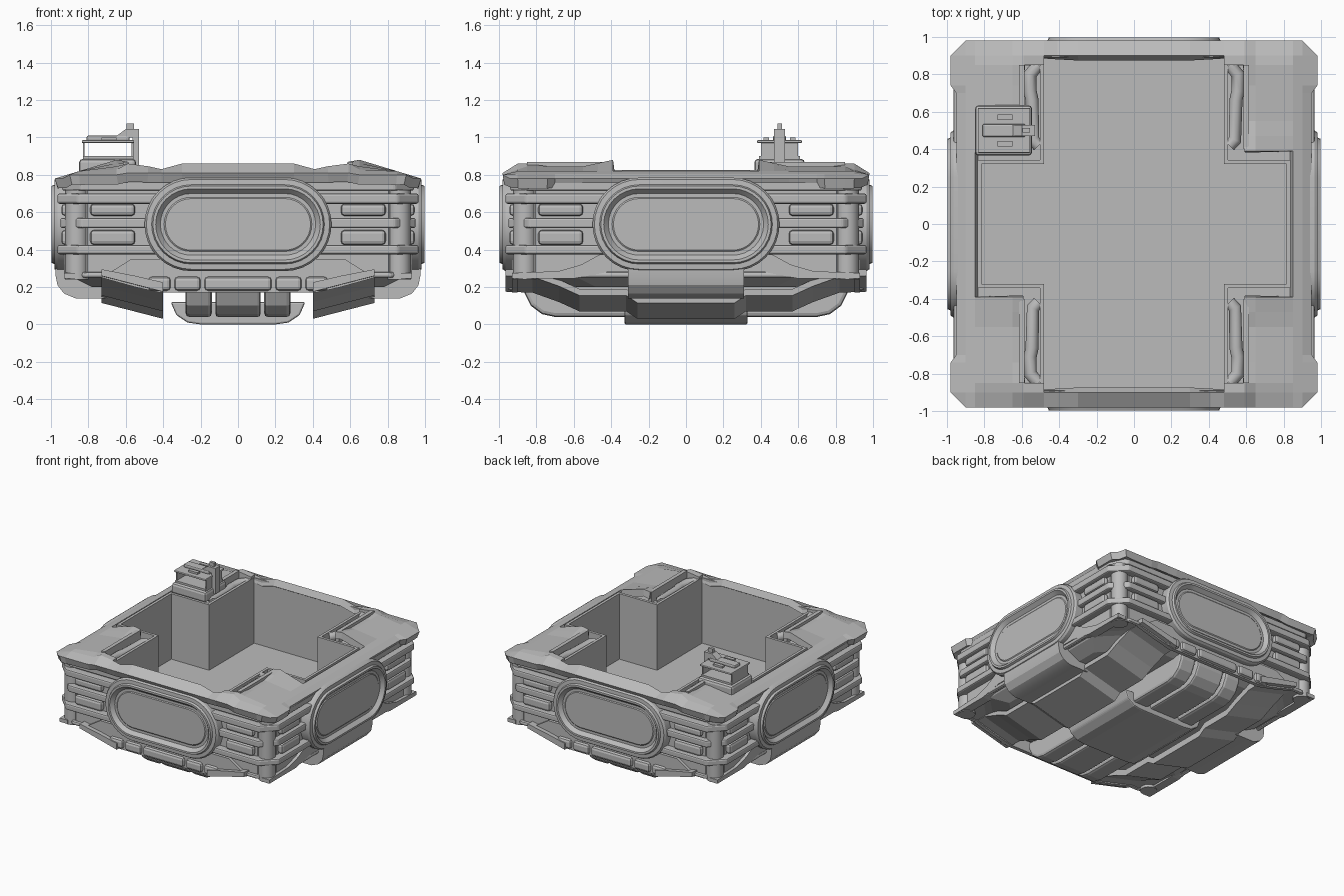
import bpy, bmesh, math

if "Cube" in bpy.data.objects:
    bpy.data.objects.remove(bpy.data.objects["Cube"])

GREY = bpy.data.materials.new("hull_grey")
GREY.diffuse_color = (0.5, 0.5, 0.5, 1)
GREY.use_nodes = True
GREY.node_tree.nodes["Principled BSDF"].inputs["Base Color"].default_value = GREY.diffuse_color


def add(name, verts, faces, fix=True, bevel=0, mirror=None, smooth=False, rot=0):
    """Make a mesh object, with optional mirror and bevel."""
    me = bpy.data.meshes.new(name)
    me.from_pydata(verts, [], faces)
    bm = bmesh.new()
    bm.from_mesh(me)
    bmesh.ops.remove_doubles(bm, verts=bm.verts, dist=1e-5)
    bmesh.ops.delete(bm, geom=[v for v in bm.verts if not v.link_faces], context='VERTS')
    if fix:
        bmesh.ops.recalc_face_normals(bm, faces=bm.faces)
    bm.to_mesh(me)
    bm.free()
    me.materials.append(GREY)
    ob = bpy.data.objects.new(name, me)
    bpy.context.collection.objects.link(ob)
    ob.rotation_euler.z = rot
    if bevel:
        m = ob.modifiers.new("bevel", 'BEVEL')
        m.width, m.segments, m.limit_method = bevel, 2, 'ANGLE'
    if mirror:
        m = ob.modifiers.new("mirror", 'MIRROR')
        m.use_axis = ('x' in mirror, 'y' in mirror, False)
    if smooth:
        bpy.ops.object.select_all(action='DESELECT')
        ob.select_set(True)
        bpy.context.view_layer.objects.active = ob
        bpy.ops.object.shade_smooth_by_angle(angle=math.radians(25))
    return ob


def loft(name, rings, cap0=True, cap1=True, **kw):
    n = len(rings[0])
    verts = [p for r in rings for p in r]
    faces = [(k * n + i, k * n + (i + 1) % n, (k + 1) * n + (i + 1) % n, (k + 1) * n + i)
             for k in range(len(rings) - 1) for i in range(n)]
    if cap0:
        faces.append(tuple(range(n)))
    if cap1:
        faces.append(tuple(range(len(verts) - n, len(verts))))
    return add(name, verts, faces, **kw)


def prism(name, pts, axis, t0, t1, **kw):
    put = {'x': lambda a, b, t: (t, a, b), 'y': lambda a, b, t: (a, t, b),
           'z': lambda a, b, t: (a, b, t)}[axis]
    return loft(name, [[put(a, b, t) for a, b in pts] for t in (t0, t1)], **kw)


def box(name, x0, x1, y0, y1, z0, z1, **kw):
    return prism(name, [(x0, y0), (x1, y0), (x1, y1), (x0, y1)], 'z', z0, z1, **kw)


def around(q):
    """Repeat a first-quadrant outline in all four quadrants."""
    r = q[::-1]
    return q + [(-x, y) for x, y in r] + [(-x, -y) for x, y in q] + [(x, -y) for x, y in r]


def octagon(w, c):
    return around([(w, w - c), (w - c / 2, w - c / 2), (w - c, w)])


def cross(o=0.0):
    return around([(.815 + o, .32 + o), (.48 + o, .32 + o), (.48 + o, .89 + o)])


def frame(name, outer, inner, z0, z1, **kw):
    rings = [[(x, y, z) for x, y in pts] for pts, z in
             ((inner, z0), (outer, z0), (outer, z1), (inner, z1), (inner, z0))]
    return loft(name, rings, False, False, **kw)


def lerp(table, t):
    for (a, za), (b, zb) in zip(table, table[1:]):
        if t <= b:
            return za + (zb - za) * max(0, t - a) / (b - a)
    return table[-1][1]


# hull walls around the cross-shaped basin
frame("hull_wall", octagon(.905, .1), cross(), .26, .76)
prism("basin_floor", cross(.003), 'z', .26, .30)
frame("basin_lip", cross(.022), cross(.0), .74, .825)
frame("upper_ledge", octagon(.94, .1), octagon(.9, .1), .715, .765, bevel=.01)

# stacked fins
for i, (z0, z1, w) in enumerate([(.645, .70, .965), (.515, .57, .95), (.375, .425, .965), (.25, .28, .93)]):
    frame(f"fin_{i}", octagon(w, .11), octagon(.9, .1), z0, z1, bevel=.012)

# blocks between the fins, and corner posts
for k in range(4):
    for s in (-1, 1):
        for z0, z1 in ((.58, .645), (.425, .505)):
            a, b = sorted((s * .55, s * .79))
            box("fin_block", a, b, -.945, -.9, z0, z1, bevel=.02, rot=k * math.pi / 2)
circle = [(.862 + .062 * math.cos(i * math.pi / 8), .862 + .062 * math.sin(i * math.pi / 8)) for i in range(16)]
prism("corner_post", circle, 'z', .24, .72, mirror='xy', smooth=True)

# sloped top rim, built on a grid with the opening left out
FX = [(0, .86), (.3, .86), (.41, .83), (.59, .87), (.65, .88), (.98, .78)]
FY = [(0, .83), (.3, .83), (.39, .88), (.55, .845), (.85, .845), (.98, .80)]
FRONT = [(.9, .86), (.98, .81)]
hx = [.3, .41, .48, .59, .65, .85, .9, .98]
hy = [.3, .39, .47, .55, .7, .74, .85, .9, .98]
xs = [-v for v in hx[::-1]] + hx
ys = [-v for v in hy[::-1]] + hy
verts = []
for y in ys:
    for x in xs:
        z = min(lerp(FX, abs(x)), lerp(FRONT if abs(x) < .6 and abs(y) > .8 else FY, abs(y)))
        px, py = x, y
        if abs(x) > .97 and abs(y) > .97:
            px, py = x * .94 / .98, y * .94 / .98
        elif abs(x) > .97 and abs(y) < .72:
            px = x * .95 / .98
        verts.append((px, py, z))
faces = []
n = len(xs)
for j in range(len(ys) - 1):
    for i in range(n - 1):
        cx, cy = abs(xs[i] + xs[i + 1]) / 2, abs(ys[j] + ys[j + 1]) / 2
        if (cx < .59 and cy < .85) or (cx < .48 and cy < .9) or (cx < .85 and cy < .39):
            continue
        faces.append((j * n + i, j * n + i + 1, (j + 1) * n + i + 1, (j + 1) * n + i))
rim = add("top_rim", verts, faces, fix=False)
m = rim.modifiers.new("thickness", 'SOLIDIFY')
m.thickness, m.offset = .055, -1
# raised edge of the pipe recess
box("recess_edge", .585, .615, .40, .85, .78, .868, mirror='xy')

# pipes lying in the recesses beside the basin
path = [(.51, .42), (.54, .45), (.545, .66), (.555, .71), (.555, .80), (.51, .85)]
curve = bpy.data.curves.new("recess_pipe", 'CURVE')
curve.dimensions, curve.bevel_depth, curve.bevel_resolution = '3D', .035, 3
sp = curve.splines.new('POLY')
sp.points.add(len(path) - 1)
for p, (x, y) in zip(sp.points, path):
    p.co = (x, y, .795, 1)
curve.materials.append(GREY)
pipe = bpy.data.objects.new("recess_pipe", curve)
bpy.context.collection.objects.link(pipe)
bpy.ops.object.select_all(action='DESELECT')
pipe.select_set(True)
bpy.context.view_layer.objects.active = pipe
bpy.ops.object.convert(target='MESH')
pipe = bpy.context.view_layer.objects.active
pipe.modifiers.new("mirror", 'MIRROR').use_axis = (True, True, False)


# pill-shaped portholes on all four sides
def stadium(r, y):
    out = []
    for c, a0 in ((.25, -90), (-.25, 90)):
        for i in range(17):
            a = math.radians(a0 + i * 180 / 16)
            out.append((c + r * math.cos(a), -y, .535 + r * math.sin(a)))
    return out


for k in range(4):
    loft("porthole", [stadium(r, y) for r, y in
                      ((.25, .9), (.25, .965), (.24, .98), (.212, .982), (.205, .998), (.19, .998),
                       (.165, .969), (.145, .969), (.138, .974))],
         cap0=False, smooth=True, rot=k * math.pi / 2)

# lower pan
loft("lower_pan", [[(x, y, z) for x, y in octagon(w, c)] for w, c, z in
                   ((.9, .1, .38), (.9, .12, .28), (.88, .3, .25), (.78, .3, .2))], cap0=False)

# front and back lower lip with rounded tabs
lip = [(-.73, .25), (-.57, .35), (.57, .35), (.73, .25), (.55, .2), (.42, .17), (-.42, .17), (-.55, .2)]
prism("lower_lip", lip, 'y', -.93, -.9, mirror='y')
for x, w in ((-.42, .12), (-.27, .14), (0, .36), (.27, .14), (.42, .12)):
    box("lip_tab", x - w / 2, x + w / 2, -.955, -.9, .18, .255, mirror='y', bevel=.02)

# side housings below the portholes, and swooping braces beside them
prism("side_housing", [(.7, .14), (.87, .14), (.93, .165), (.965, .21), (.975, .26), (.975, .32), (.88, .34),
                       (.83, .28), (.7, .25)], 'y', -.31, .31, mirror='x', smooth=True)
brace = [(.3, .28), (.42, .28), (.6, .245), (.93, .245), (.93, .275), (.68, .285), (.56, .32), (.44, .385), (.3, .385)]
prism("side_brace", brace, 'x', .86, .93, mirror='xy')

# runners under the hull, sloping up outwards
half = [(.965, .175), (.82, .17), (.68, .12), (.57, .07), (.32, .07), (.26, .03)]
runner = [(-y, p) for y, p in half] + [(y, p) for y, p in half[::-1]]
loft("runner", [[(.4, y, p), (.73, y, p + .085), (.73, y, p + .12), (.55, y, p + .085), (.4, y, p + .05)]
                for y, p in runner], mirror='x')

# belly bars with rounded ends, and the central keel plate
side = [(.87, .22), (.865, .17), (.83, .1), (.77, .055), (.7, .04)]
bar = side + [(-y, z) for y, z in side[::-1]]
prism("belly_bar_middle", bar, 'x', -.12, .12, bevel=.015)
prism("belly_bar_outer", bar, 'x', .14, .28, mirror='x', bevel=.02)
keel = [(-.36, .12), (-.33, .05), (-.27, .01), (-.2, 0), (.2, 0), (.27, .01), (.33, .05), (.36, .12)]
prism("keel", keel, 'y', -.33, .33, bevel=.01)

# small turret on the back left corner
box("turret_base", -.85, -.545, .365, .635, .8, .885, bevel=.02)
box("turret_foot", -.83, -.56, .39, .61, .88, .90)
for x in (-.83, -.57):
    box("turret_wall", x, x + .01, .40, .60, .89, .98)
box("turret_roof", -.835, -.555, .38, .62, .97, .985, bevel=.005)
for y in (.415, .555):
    box("turret_roof_rib", -.73, -.65, y, y + .03, .98, 1.0)
box("turret_rail", -.81, -.58, .465, .535, .98, 1.01, bevel=.01)
prism("turret_arm", [(-.66, 1.0), (-.6, 1.045), (-.53, 1.045), (-.53, 1.0)], 'y', .47, .53)
box("turret_post", -.565, -.53, .47, .53, .84, 1.04)
box("turret_tip", -.595, -.555, .488, .512, 1.04, 1.075)
